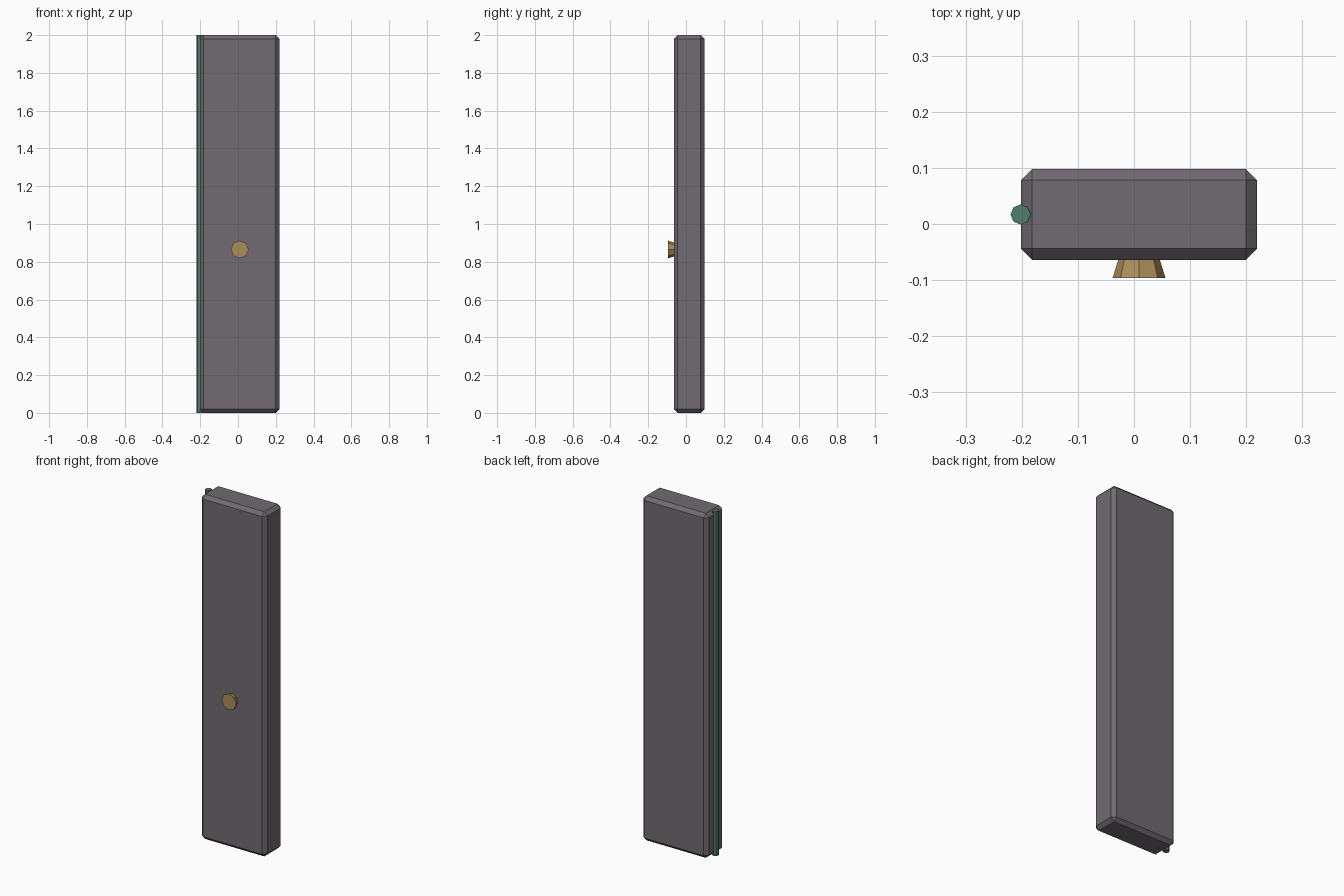
import bpy, bmesh
from mathutils import Matrix

if "Cube" in bpy.data.objects:
    bpy.data.objects.remove(bpy.data.objects["Cube"])


def material(name, rgb):
    m = bpy.data.materials.new(name)
    m.diffuse_color = (*rgb, 1.0)
    m.use_nodes = True
    m.node_tree.nodes["Principled BSDF"].inputs["Base Color"].default_value = m.diffuse_color
    return m


def finish(name, bm, mat):
    mesh = bpy.data.meshes.new(name)
    bm.normal_update()
    bm.to_mesh(mesh)
    bm.free()
    mesh.materials.append(mat)
    obj = bpy.data.objects.new(name, mesh)
    bpy.context.collection.objects.link(obj)
    return obj


def octagon_part(name, r_low, r_high, depth, matrix, mat):
    """Flat-shaded eight-sided cone section along local z."""
    bm = bmesh.new()
    bmesh.ops.create_cone(bm, cap_ends=True, segments=8, radius1=r_low,
                          radius2=r_high, depth=depth, matrix=matrix)
    return finish(name, bm, mat)


grey = material("warm grey", (0.165, 0.145, 0.165))
brass = material("brass", (0.42, 0.27, 0.105))
green = material("dark green", (0.085, 0.20, 0.145))

# Door slab with chamfered edges
bm = bmesh.new()
bmesh.ops.create_cube(bm, size=1.0, matrix=Matrix.Translation((0.009, 0.017, 1.0))
                      @ Matrix.Diagonal((0.421, 0.162, 2.0, 1.0)))
bmesh.ops.bevel(bm, geom=bm.edges[:], offset=0.02, segments=1,
                affect='EDGES', clamp_overlap=True)
finish("door_slab", bm, grey)

# Hinge rod running the full height of the left edge
octagon_part("hinge_rod", 0.018, 0.018, 2.0,
             Matrix.Translation((-0.202, 0.017, 1.0)), green)

# Flared knob on the front, wider end facing outwards (local +z points to -y)
octagon_part("door_knob", 0.034, 0.047, 0.042,
             Matrix.Translation((0.009, -0.075, 0.865))
             @ Matrix.Rotation(1.5707963, 4, 'X'), brass)
